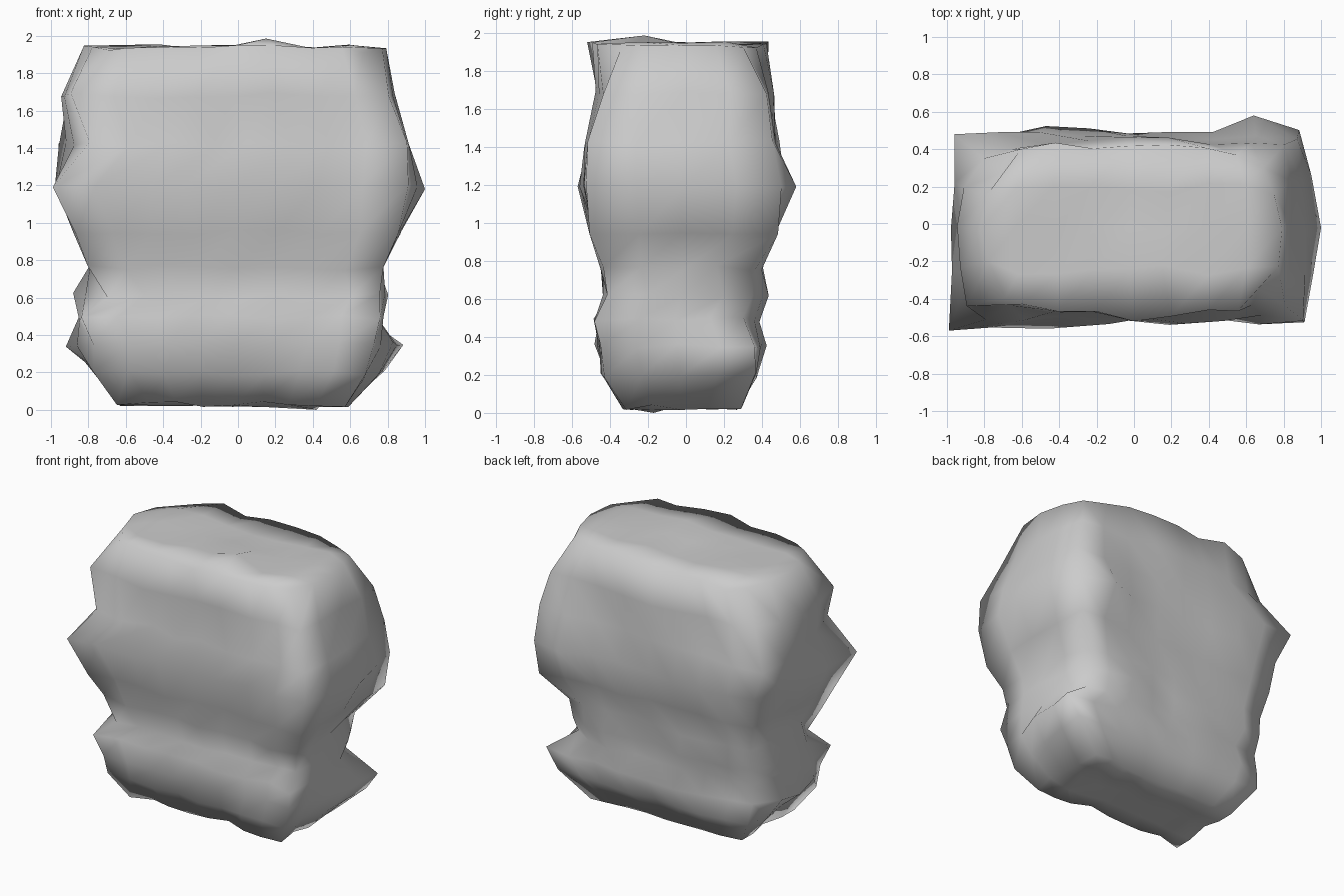
import bpy, bmesh, random

if "Cube" in bpy.data.objects:
    bpy.data.objects.remove(bpy.data.objects["Cube"])

random.seed(4)
NX, NY = 8, 4

# Level: z, x of front-left, front-right, back-right, back-left corners, front y, back y
levels = [
    (0.03, -0.64, 0.58, 0.58, -0.62, -0.31, 0.27),
    (0.20, -0.76, 0.68, 0.80, -0.77, -0.43, 0.35),
    (0.35, -0.76, 0.74, 0.90, -0.84, -0.46, 0.40),
    (0.49, -0.85, 0.77, 0.75, -0.82, -0.47, 0.38),
    (0.61, -0.69, 0.77, 0.77, -0.85, -0.42, 0.41),
    (0.76, -0.80, 0.77, 0.76, -0.81, -0.43, 0.39),
    (0.95, -0.88, 0.87, 0.86, -0.86, -0.49, 0.46),
    (1.19, -0.99, 0.90, 0.88, -0.92, -0.53, 0.50),
    (1.42, -0.78, 0.91, 0.87, -0.95, -0.51, 0.47),
    (1.68, -0.90, 0.85, 0.85, -0.92, -0.45, 0.45),
    (1.94, -0.82, 0.80, 0.80, -0.84, -0.48, 0.42),
]
# Side bulge (right, left) at mid depth
bulge = {2: (0.0, 0.12), 4: (0.03, 0.10), 7: (0.10, 0.01), 8: (0.02, 0.06), 9: (0.0, 0.03)}
# Corner rounding in plan: front-left, front-right, back-right, back-left
rounding = {
    2: (0, 0.02, 0.02, 0.06),
    3: (0, 0, 0.09, 0.06),
    4: (0, 0, 0.09, 0.06),
    5: (0, 0, 0.05, 0.02),
    6: (0, 0, 0, 0.04),
    7: (0, 0, 0, 0.06),
    9: (0, 0.04, 0.05, 0.12),
    10: (0.12, 0.13, 0.12, 0.14),
}
last = len(levels) - 1

bm = bmesh.new()
grid = {}
for k, (z, fl, fr, br, bl, yf, yb) in enumerate(levels):
    capped = k in (0, last)
    for i in range(NX + 1):
        for j in range(NY + 1):
            edge = i in (0, NX) or j in (0, NY)
            if not (edge or capped):
                continue
            u, v = i / NX, j / NY
            left, right = fl + (bl - fl) * v, fr + (br - fr) * v
            r, l = bulge.get(k, (0, 0))
            mid = 4 * v * (1 - v)
            left, right = left - l * mid, right + r * mid
            x = left + (right - left) * u
            y = yf + (yb - yf) * v
            dx = random.uniform(-0.015, 0.015)
            dy = random.uniform(-0.025, 0.025)
            dz = random.uniform(-0.015, 0.015)
            # Pull corners (and slightly their neighbours) inwards
            corner = (0 if j < NY / 2 else 3) if i < NX / 2 else (1 if j < NY / 2 else 2)
            steps = min(i, NX - i) + min(j, NY - j)
            pull = rounding.get(k, (0, 0, 0, 0))[corner] * (1, 0.3, 0, 0, 0, 0, 0)[steps]
            x -= pull if u > 0.5 else -pull
            y -= pull * 0.9 if v > 0.5 else -pull * 0.9
            if k == last:
                z_here = z - pull * 0.25
            else:
                z_here = z
            grid[i, j, k] = bm.verts.new((x + dx, y + dy, z_here + dz))

# Local peaks in the stone
for key, co in {
    (0, 0, 7): (-0.99, -0.57, 1.19),
    (NX, 2, 7): (1.0, -0.02, 1.18),
    (7, NY, 7): (0.64, 0.58, 1.19),
    (0, NY, 8): (-0.96, 0.48, 1.42),
    (2, 0, 7): (-0.46, -0.56, 1.19),
    (4, 0, last): (0.0, -0.52, 1.95),
    (5, 1, last): (0.15, -0.22, 1.985),
    (6, 1, 0): (0.42, -0.17, 0.0),
}.items():
    grid[key].co = co


def quad(*keys):
    bm.faces.new([grid[k] for k in keys])


# Four walls
for k in range(last):
    for i in range(NX):
        for j in (0, NY):
            quad((i, j, k), (i + 1, j, k), (i + 1, j, k + 1), (i, j, k + 1))
    for j in range(NY):
        for i in (0, NX):
            quad((i, j, k), (i, j + 1, k), (i, j + 1, k + 1), (i, j, k + 1))
# Top and base
for k in (0, last):
    for i in range(NX):
        for j in range(NY):
            quad((i, j, k), (i + 1, j, k), (i + 1, j + 1, k), (i, j + 1, k))

bmesh.ops.recalc_face_normals(bm, faces=bm.faces)
for f in bm.faces:
    f.smooth = True
mesh = bpy.data.meshes.new("stone_block")
bm.to_mesh(mesh)
bm.free()
bpy.context.collection.objects.link(bpy.data.objects.new("stone_block", mesh))
